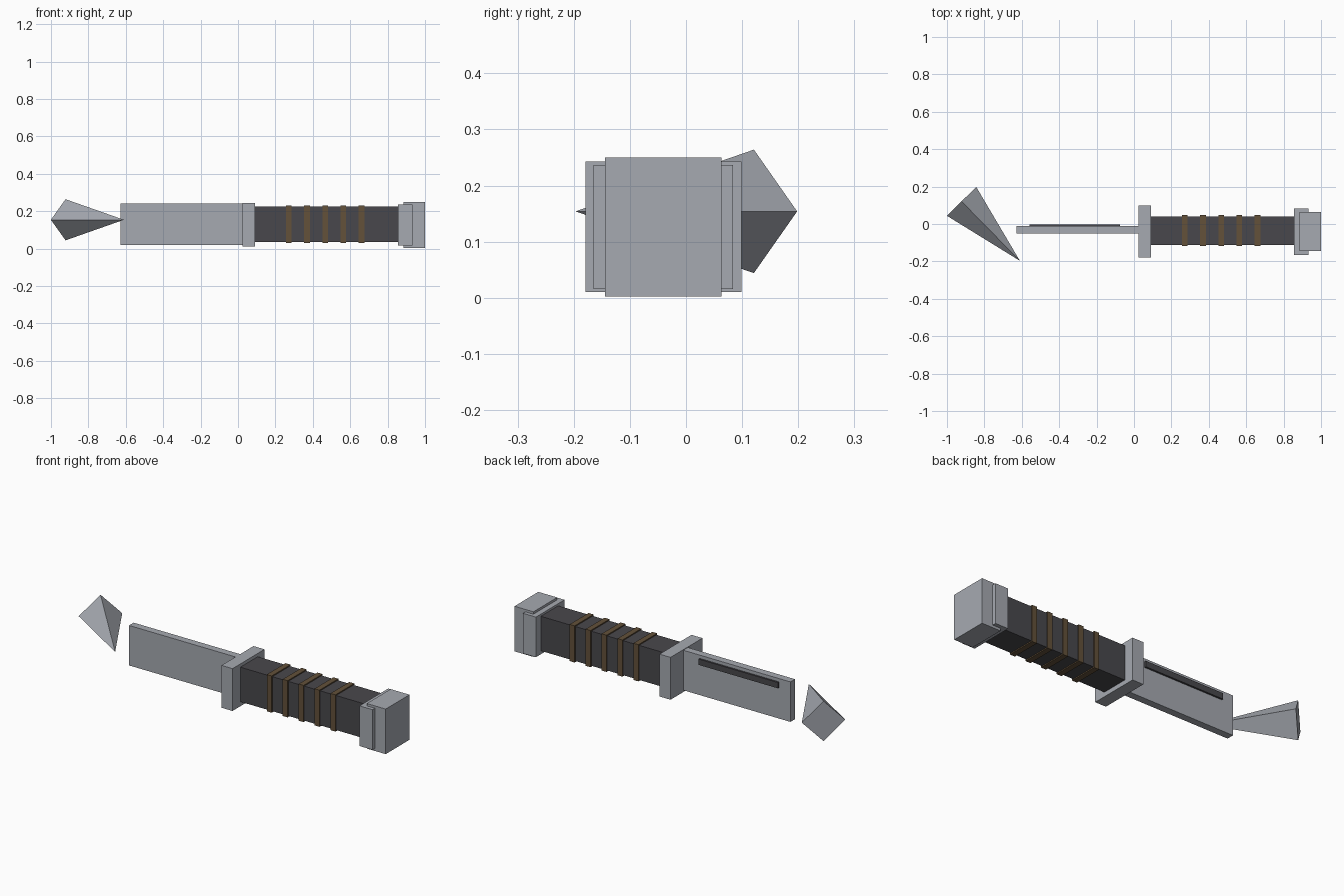
import bpy
from math import pi
from mathutils import Vector, Matrix

default = bpy.data.objects.get("Cube")
if default:
    bpy.data.objects.remove(default, do_unlink=True)


def material(name, rgb):
    mat = bpy.data.materials.new(name)
    mat.use_nodes = True
    mat.diffuse_color = (*rgb, 1)
    mat.node_tree.nodes["Principled BSDF"].inputs["Base Color"].default_value = (*rgb, 1)
    return mat


steel = material("steel grey", (0.38, 0.40, 0.44))
grip = material("dark grip", (0.066, 0.064, 0.072))
leather = material("brown leather", (0.125, 0.082, 0.042))


def box(name, x, y, z, mat):
    """Box spanning the given (low, high) range on each axis."""
    bpy.ops.mesh.primitive_cube_add(size=1)
    obj = bpy.context.object
    obj.name = name
    spans = (x, y, z)
    obj.data.transform(Matrix.Diagonal([b - a for a, b in spans] + [1]))
    obj.location = [(a + b) / 2 for a, b in spans]
    obj.data.materials.append(mat)
    return obj


# Blade with a dark strip on its back face
box("blade", (-0.627, 0.025), (-0.052, -0.012), (0.02, 0.24), steel)
box("blade_groove", (-0.558, -0.075), (-0.02, -0.002), (0.19, 0.222), grip)

# Guard and handle
box("guard", (0.025, 0.092), (-0.179, 0.099), (0.01, 0.243), steel)
box("handle", (0.092, 0.86), (-0.111, 0.041), (0.035, 0.225), grip)

# Evenly spaced wraps around the handle
for i in range(5):
    x = 0.272 + i * 0.097
    box(f"handle_wrap_{i + 1}", (x - 0.015, x + 0.015), (-0.117, 0.047), (0.029, 0.231), leather)

# Pommel: a wide collar crossed by a taller end block
box("pommel_collar", (0.855, 0.934), (-0.165, 0.084), (0.016, 0.237), steel)
box("pommel_cap", (0.885, 1.0), (-0.144, 0.063), (0.002, 0.25), steel)

# Detached four-sided tip, pointing forward and toward the blade
base, apex = Vector((-0.922, 0.121, 0.154)), Vector((-0.61, -0.197, 0.154))
axis = apex - base
side = axis.cross(Vector((0, 0, 1))).normalized()
bpy.ops.mesh.primitive_cone_add(vertices=4, radius1=0.11, radius2=0, depth=axis.length)
tip = bpy.context.object
tip.name = "blade_tip"
turn = Matrix((side, axis.normalized().cross(side), axis.normalized())).transposed()
tip.matrix_world = Matrix.Translation((base + apex) / 2) @ turn.to_4x4()
tip.data.materials.append(steel)
